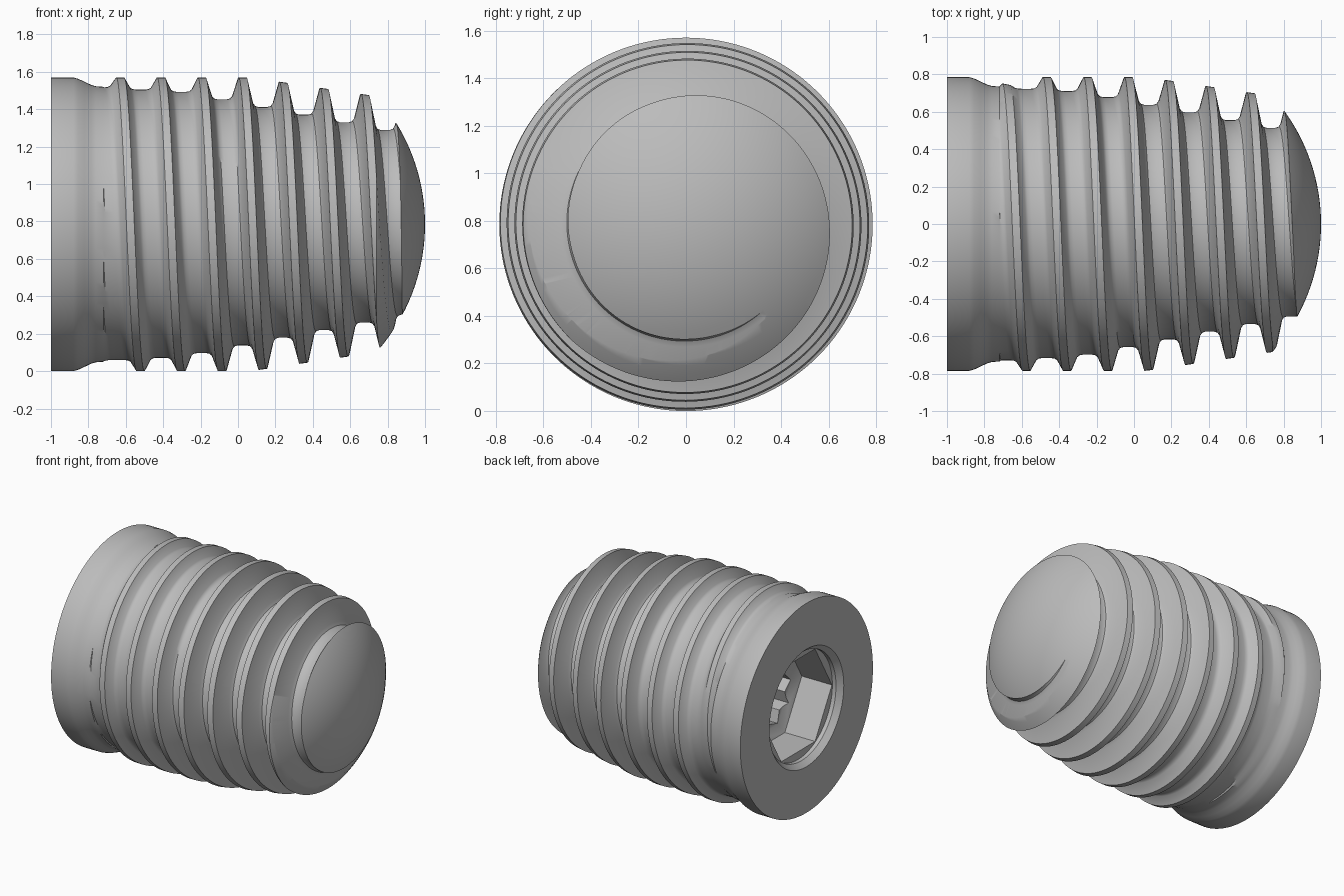
import bpy, bmesh
from math import sin, cos, pi, sqrt

cube = bpy.data.objects.get("Cube")
if cube:
    bpy.data.objects.remove(cube, do_unlink=True)

AXIS_Z = 0.785      # height of the screw axis
PITCH = 0.218
STEPS = 144
NECK_X, NECK_R = -0.72, 0.735
END_X, END_R = 1.03, 0.4
DOME = 1.03         # radius of the rounded tip

metal = bpy.data.materials.new("satin grey metal")
metal.use_nodes = True
grey = (0.5, 0.5, 0.5, 1)
metal.diffuse_color = grey
metal.node_tree.nodes["Principled BSDF"].inputs["Base Color"].default_value = grey


def finish(name, bm):
    bmesh.ops.remove_doubles(bm, verts=bm.verts, dist=1e-5)
    bmesh.ops.dissolve_degenerate(bm, edges=bm.edges, dist=1e-5)
    bmesh.ops.holes_fill(bm, edges=[e for e in bm.edges if e.is_boundary], sides=0)
    bmesh.ops.recalc_face_normals(bm, faces=bm.faces)
    mesh = bpy.data.meshes.new(name)
    bm.to_mesh(mesh)
    bm.free()
    mesh.materials.append(metal)
    obj = bpy.data.objects.new(name, mesh)
    bpy.context.collection.objects.link(obj)
    return obj


def skin(name, columns):
    """Join neighbouring columns of (x, radius, angle) points into a closed solid."""
    bm = bmesh.new()
    grid = [[bm.verts.new((x, -r * sin(a), AXIS_Z + r * cos(a))) for x, r, a in col]
            for col in columns]
    for left, right in zip(grid, grid[1:]):
        for j in range(len(left) - 1):
            bm.faces.new((left[j], left[j + 1], right[j + 1], right[j]))
    return finish(name, bm)


def turned(name, profile, radii, phase=0.0):
    """Sweep (x, scale) profile round the axis; radii repeats per corner."""
    n = len(radii)
    return skin(name, [[(x, s * radii[i % n], phase + 2 * pi * i / n) for x, s in profile]
                       for i in range(n + 1)])


# Threaded body: collar, then a helical ridge on a tapering core
COLLAR = [(-1, 0.785), (-0.88, 0.785), (-0.855, 0.778), (-0.82, 0.762),
          (-0.785, 0.745), (-0.76, 0.738)]
RIDGE = [(-0.085, 0), (-0.066, 0.04), (-0.052, 0.17), (-0.021, 1),
         (0.021, 1), (0.052, 0.17), (0.066, 0.04), (0.085, 0)]


def groove(q):
    return min(0.72 - 0.012 * q, 0.75 - 0.041 * q)


def thread_point(q, offset, height):
    x = -0.63 + PITCH * q + offset
    if x <= NECK_X:
        return NECK_X, NECK_R
    if x >= END_X:
        return END_X, END_R
    root = groove(q - 1 if offset < 0 else q)
    crest = min(0.785, 0.785 - 0.15 * (x - 0.07))
    fade = min(1, max(0, (q + 0.4) / 0.4))
    fade = fade * fade * (3 - 2 * fade)
    return x, root + (crest - root) * height * fade


columns = []
for i in range(STEPS + 1):
    turn = i / STEPS
    points = COLLAR + [(NECK_X, NECK_R)]
    points += [thread_point(n + turn, o, h) for n in range(-2, 9) for o, h in RIDGE]
    points.append((END_X, END_R))
    columns.append([(x, r, 2 * pi * turn) for x, r in points])
body = skin("threaded_body", columns)

# Rounded tip envelope
tip = [(-1.2, 0.9), (0.45, 0.9)]
for k in range(25):
    a = 0.98 * (1 - k / 24)
    tip.append((1 - DOME + DOME * cos(a), DOME * sin(a)))
tip_cutter = turned("tip_cutter", tip, [1] * STEPS)

# Drive socket: chamfered bore, hexagon and a deeper twelve-point star
bore = turned("bore_cutter", [(-1.04, 0.475), (-0.96, 0.405), (-0.93, 0.405)], [1] * 96)
hexagon = turned("hexagon_cutter", [(-1.02, 0.4), (-0.68, 0.4), (-0.65, 0.32)], [1] * 6, pi / 2)
star = turned("star_cutter", [(-0.8, 1), (-0.32, 1), (-0.26, 0.5)], [0.31, 0.25] * 12)

bpy.context.view_layer.objects.active = body
body.select_set(True)
for cutter, mode in ((tip_cutter, 'INTERSECT'), (bore, 'DIFFERENCE'),
                     (hexagon, 'DIFFERENCE'), (star, 'DIFFERENCE')):
    mod = body.modifiers.new(cutter.name, 'BOOLEAN')
    mod.operation = mode
    mod.solver = 'EXACT'
    mod.object = cutter
    bpy.ops.object.modifier_apply(modifier=mod.name)
    bpy.data.objects.remove(cutter, do_unlink=True)

bpy.ops.object.shade_smooth_by_angle(angle=0.6)
